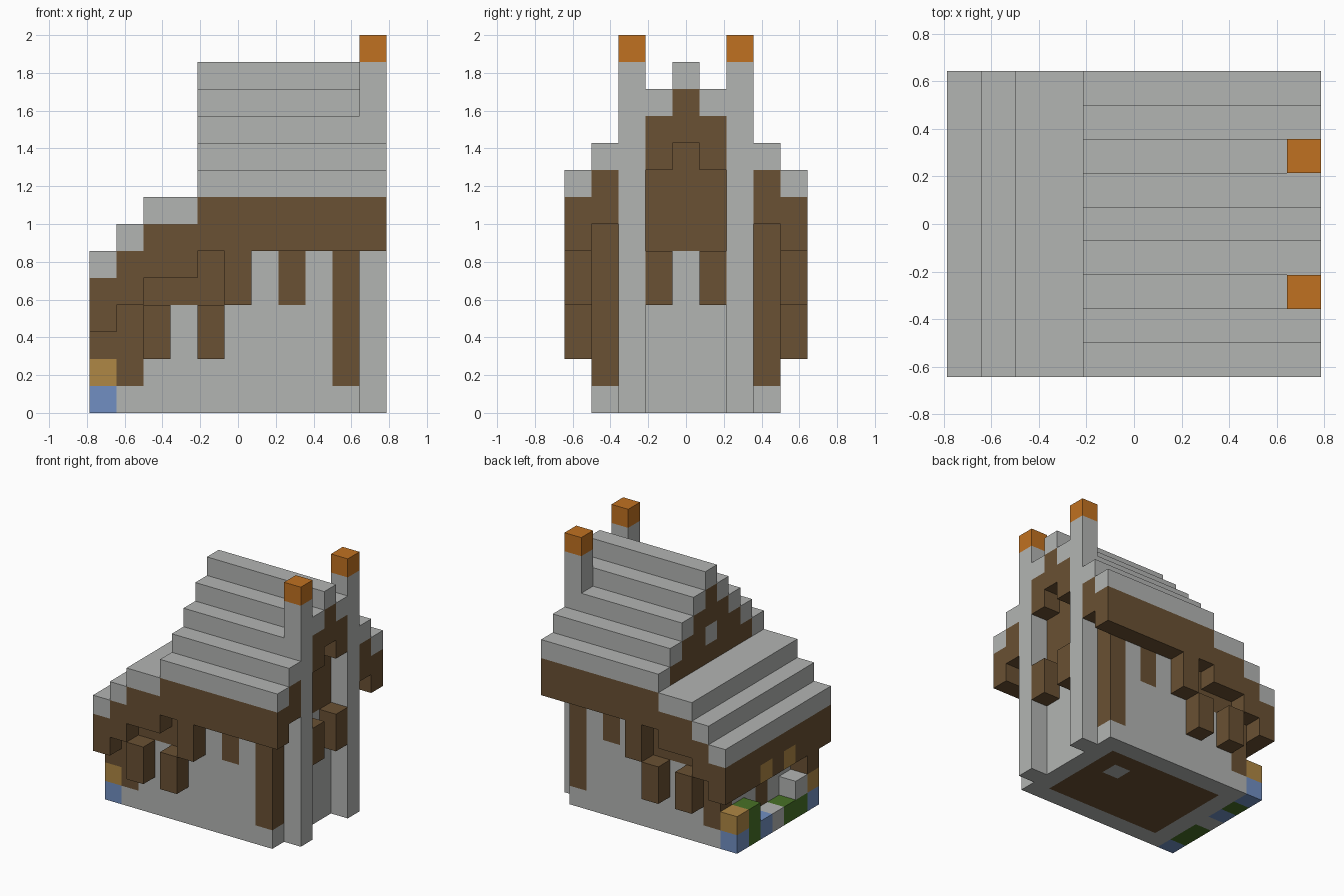
import bpy
import bmesh
from mathutils import Vector

cube = bpy.data.objects.get("Cube")
if cube:
    bpy.data.objects.remove(cube, do_unlink=True)

UNIT = 2 / 14                      # edge of one block
NX, NY = 11, 9                     # blocks along x and y
ORIGIN = Vector((-NX / 2, -NY / 2, 0))

COLOURS = {
    "stone_grey": (0.45, 0.46, 0.45),
    "timber_brown": (0.144, 0.082, 0.033),
    "ember_orange": (0.53, 0.165, 0.015),
    "lamp_tan": (0.43, 0.245, 0.058),
    "flower_blue": (0.165, 0.275, 0.54),
    "hedge_green": (0.065, 0.165, 0.02),
}
SLOTS = list(COLOURS)
GREY, BROWN, ORANGE, TAN, BLUE, GREEN = SLOTS


def make_material(name, rgb):
    mat = bpy.data.materials.new(name)
    mat.use_nodes = True
    mat.diffuse_color = (*rgb, 1)
    for node in mat.node_tree.nodes:
        if node.type == 'BSDF_PRINCIPLED':
            node.inputs["Base Color"].default_value = (*rgb, 1)
            node.inputs["Roughness"].default_value = 0.9
    return mat


materials = [make_material(n, c) for n, c in COLOURS.items()]
blocks = {}                        # block position -> (part, colour)


def span(r):
    return range(r, r + 1) if isinstance(r, int) else range(r[0], r[1] + 1)


def fill(part, colour, xs, ys, zs, mirror=False):
    """Fill an inclusive range of blocks; later fills replace earlier ones."""
    for x in span(xs):
        for y in span(ys):
            for z in span(zs):
                blocks[x, y, z] = (part, colour)
                if mirror:
                    blocks[x, NY - 1 - y, z] = (part, colour)


# Stone walls, stepping down under the porch roof
fill("walls", GREY, (4, 9), (1, 7), (0, 5))
fill("walls", GREY, (2, 3), (1, 7), (0, 4))
fill("walls", GREY, 1, (1, 7), (0, 3))

# Floor seen from beneath, with one stone
fill("floor", BROWN, (2, 8), (2, 6), 0)
fill("floor", GREY, 7, 5, 0)

# Main stepped roof, gable boarding and overhang
for y in range(NY):
    top = 8 + min(y, NY - 1 - y)
    fill("gable_boarding", BROWN, (4, 9), y, (6, top - 1))
    fill("eaves", BROWN, (4, 10), y, (top - 2, top - 1))
    fill("main_roof", GREY, (4, 10), y, top)
fill("gable_window", GREY, 4, 4, 9)

# Low porch roof
for x, top in enumerate((5, 6, 7, 7)):
    fill("porch_eaves", BROWN, x, (0, 8), (top - 2, top - 1))
    fill("porch_roof", GREY, x, (0, 8), top)
fill("porch_lamps", TAN, 0, 3, 3, mirror=True)

# Timber posts and braces set in both side walls
for x, low, high in ((1, 1, 3), (2, 4, 4), (3, 4, 4), (4, 4, 5), (7, 4, 5), (9, 1, 6)):
    fill("wall_timbers", BROWN, x, 1, (low, high), mirror=True)

# Brackets and boxes standing out from the walls
fill("eave_brackets", BROWN, 5, 0, (4, 5), mirror=True)
for x in (2, 4):
    fill("side_boxes", BROWN, x, 0, (2, 3), mirror=True)
fill("end_boxes", BROWN, 10, 3, (4, 5), mirror=True)

# Chimneys with glowing tops
fill("chimneys", GREY, 10, 2, (0, 12), mirror=True)
fill("chimney_tops", ORANGE, 10, 2, 13, mirror=True)

# Porch end: door, corner pillars, hedges and step
fill("door", BROWN, 1, 4, (1, 2))
fill("pillar_base", BLUE, 0, 1, 0, mirror=True)
fill("pillar", TAN, 0, 1, 1, mirror=True)
fill("pillar_head", BROWN, 0, 1, 2)
fill("hedge", GREEN, 0, (2, 3), 0)
fill("hedge", GREEN, 0, 6, (0, 1))
fill("flower_bed", BLUE, 0, 5, 0)
fill("step", GREY, 0, 4, 0)
fill("garden_stone", GREY, 0, 2, 1)


def build(part):
    """Make one mesh from the exposed sides of a part's blocks."""
    bm = bmesh.new()
    for cell, (owner, colour) in blocks.items():
        if owner != part:
            continue
        centre = Vector(cell) + Vector((0.5, 0.5, 0.5)) + ORIGIN
        for axis in range(3):
            for sign in (-1, 1):
                n = Vector((0, 0, 0))
                n[axis] = sign
                if tuple(int(c + d) for c, d in zip(cell, n)) in blocks:
                    continue
                u = Vector((0, 0, 0))
                u[(axis + 1) % 3] = 1
                v = n.cross(u)
                corners = (-u - v, u - v, u + v, v - u)
                face = bm.faces.new([bm.verts.new((centre + (n + c) / 2) * UNIT)
                                     for c in corners])
                face.material_index = SLOTS.index(colour)
    bmesh.ops.remove_doubles(bm, verts=bm.verts, dist=UNIT / 100)
    mesh = bpy.data.meshes.new(part)
    bm.to_mesh(mesh)
    bm.free()
    for mat in materials:
        mesh.materials.append(mat)
    bpy.context.collection.objects.link(bpy.data.objects.new(part, mesh))


for part in sorted({owner for owner, _ in blocks.values()}):
    build(part)
